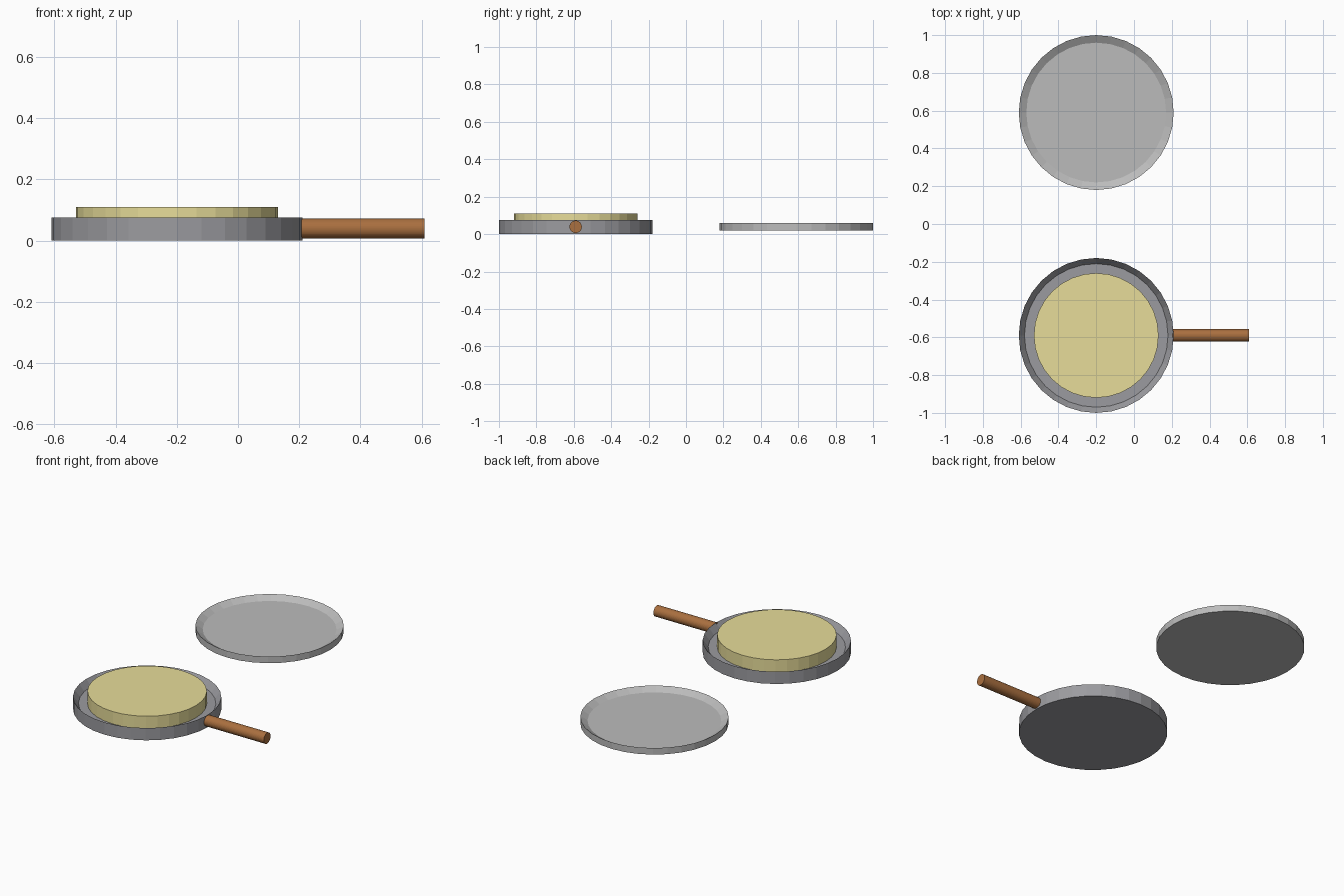
import bpy, bmesh, math

if "Cube" in bpy.data.objects:
    bpy.data.objects.remove(bpy.data.objects["Cube"])


def material(name, rgb):
    mat = bpy.data.materials.new(name)
    mat.diffuse_color = (*rgb, 1)
    mat.use_nodes = True
    mat.node_tree.nodes["Principled BSDF"].inputs["Base Color"].default_value = mat.diffuse_color
    return mat


def cylinder(name, radius, depth, location, rgb=None, rotation=(0, 0, 0)):
    bpy.ops.mesh.primitive_cylinder_add(
        vertices=32, radius=radius, depth=depth, location=location, rotation=rotation)
    obj = bpy.context.object
    obj.name = name
    if rgb:
        obj.data.materials.append(material(name + "_colour", rgb))
    return obj


def dish(name, radius, floor_radius, z0, z1, floor_z, y, rgb):
    """Cylinder whose top face is sunk into a floor with a sloping wall."""
    obj = cylinder(name, radius, z1 - z0, (-0.2, y, (z0 + z1) / 2), rgb)
    bm = bmesh.new()
    bm.from_mesh(obj.data)
    bm.normal_update()
    top = max(bm.faces, key=lambda f: f.normal.z)
    bmesh.ops.inset_region(bm, faces=[top], thickness=0.01)
    for v in top.verts:
        s = floor_radius / math.hypot(v.co.x, v.co.y)
        v.co = (v.co.x * s, v.co.y * s, floor_z - (z0 + z1) / 2)
    bm.to_mesh(obj.data)
    bm.free()
    return obj


# Frying pan with its straight handle
dish("pan", 0.41, 0.38, 0, 0.075, 0.035, -0.59, (0.33, 0.33, 0.35))
cylinder("handle", 0.033, 0.405, (0.4075, -0.59, 0.039), (0.40, 0.16, 0.05),
         (0, math.pi / 2, 0))

# Pancake resting on the pan floor
cylinder("pancake", 0.33, 0.075, (-0.2, -0.59, 0.0725), (0.80, 0.72, 0.32))

# Empty serving plate
dish("plate", 0.41, 0.37, 0.02, 0.06, 0.036, 0.59, (0.5, 0.5, 0.5))
